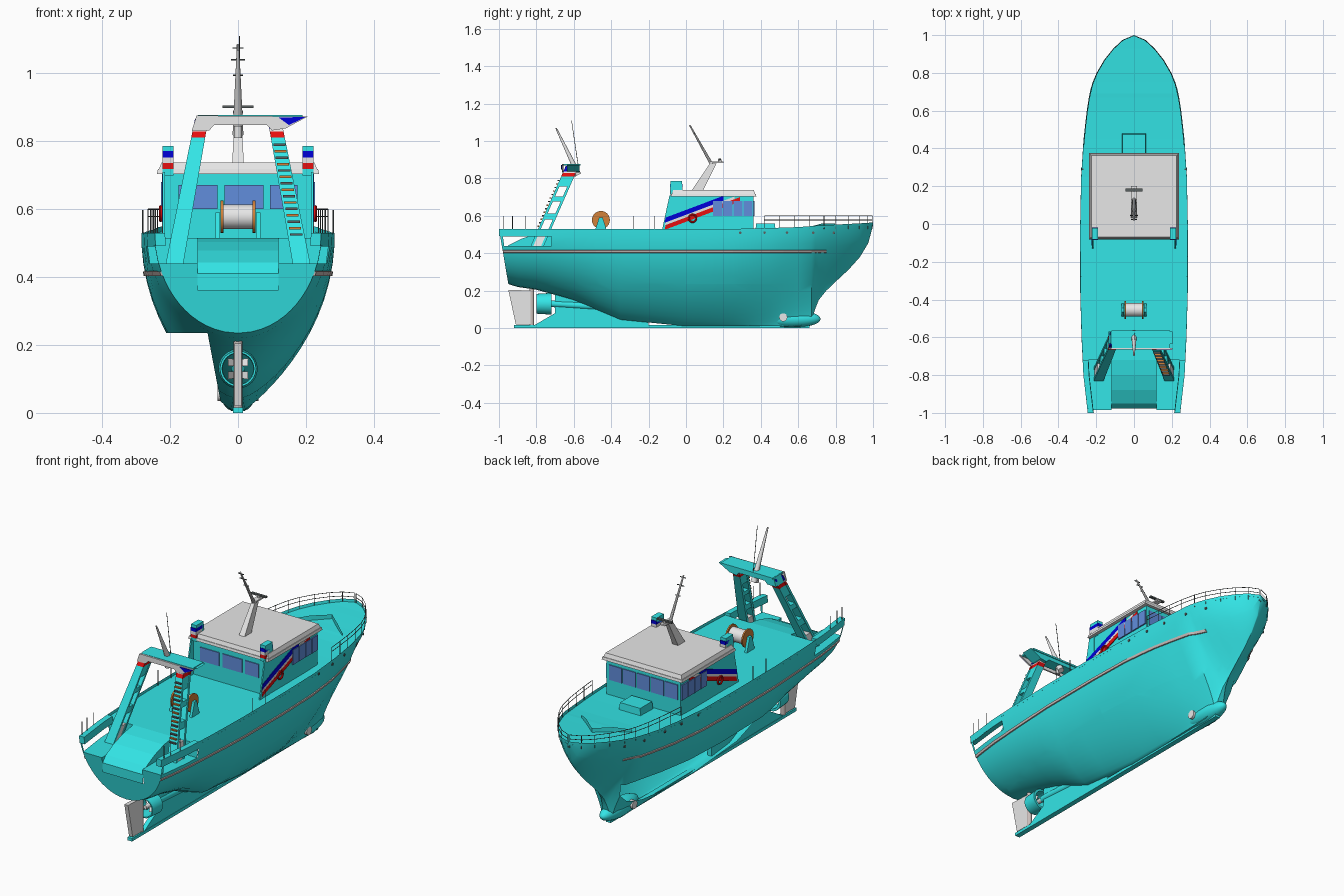
import bpy, bmesh, math
from mathutils import Vector

if "Cube" in bpy.data.objects:
    bpy.data.objects.remove(bpy.data.objects["Cube"])


def material(name, r, g, b):
    m = bpy.data.materials.new(name)
    m.use_nodes = True
    m.diffuse_color = (r, g, b, 1)
    m.node_tree.nodes["Principled BSDF"].inputs["Base Color"].default_value = (r, g, b, 1)
    return m


TEAL = material("turquoise paint", .035, .83, .84)
GREY = material("light grey", .8, .8, .8)
WHITE = material("white", .92, .92, .92)
GLASS = material("window blue", .12, .27, .72)
BLUE = material("stripe blue", 0, 0, .7)
RED = material("stripe red", .8, .005, .005)
COPPER = material("copper orange", .65, .22, .04)
DARK = material("dark grey", .1, .12, .12)
STRAKE = material("warm grey", .6, .52, .5)
smooth = []


def mesh(name, verts, faces, mat, soft=False):
    me = bpy.data.meshes.new(name)
    me.from_pydata([tuple(v) for v in verts], [], faces)
    bm = bmesh.new()
    bm.from_mesh(me)
    bmesh.ops.remove_doubles(bm, verts=bm.verts, dist=1e-5)
    bmesh.ops.recalc_face_normals(bm, faces=bm.faces)
    bm.to_mesh(me)
    bm.free()
    me.materials.append(mat)
    ob = bpy.data.objects.new(name, me)
    bpy.context.collection.objects.link(ob)
    if soft:
        smooth.append(ob)
    return ob


def loft(name, rings, mat, closed=True, caps=True, soft=False):
    n = len(rings[0])
    faces = [(i * n + j, i * n + (j + 1) % n, (i + 1) * n + (j + 1) % n, (i + 1) * n + j)
             for i in range(len(rings) - 1) for j in range(n if closed else n - 1)]
    if closed and caps:
        faces += [tuple(range(n)), tuple(range((len(rings) - 1) * n, len(rings) * n))]
    return mesh(name, [v for r in rings for v in r], faces, mat, soft)


def beam(name, a, b, sa, sb, mat):
    """Tapered bar with level rectangular ends."""
    ring = lambda c, s: [(c[0] + i * s[0] / 2, c[1] + j * s[1] / 2, c[2])
                         for i, j in ((-1, -1), (1, -1), (1, 1), (-1, 1))]
    return loft(name, [ring(a, sa), ring(b, sb)], mat)


def box(name, x0, x1, y0, y1, z0, z1, mat):
    c, s = ((x0 + x1) / 2, (y0 + y1) / 2), (x1 - x0, y1 - y0)
    return beam(name, (*c, z0), (*c, z1), s, s, mat)


def tube(name, a, b, r1, r2, mat, n=8):
    a, b = Vector(a), Vector(b)
    q = (b - a).to_track_quat('Z', 'Y')
    ring = lambda c, r: [c + q @ Vector((r * math.cos(t), r * math.sin(t), 0))
                         for t in (2 * math.pi * i / n for i in range(n))]
    return loft(name, [ring(a, r1), ring(b, r2)], mat, soft=n > 6)


def extrude_x(name, profile, x0, x1, mat):
    return loft(name, [[(x, y, z) for y, z in profile] for x in (x0, x1)], mat)


# Hull lines: y, bottom z, sheer z, half beam, keel half width, bilge power, flare power
LINES = [(-1, .235, .53, .245, 0, 2, .5), (-.8, .205, .53, .268, 0, 2, .55),
         (-.6, .15, .53, .278, .01, 2, .65), (-.35, .045, .53, .285, .015, 2, .75),
         (0, .01, .53, .285, .02, 2.1, .9), (.25, .01, .53, .28, .02, 2, .95),
         (.45, .01, .535, .267, .025, 1.7, 1.1), (.6, .01, .54, .25, .03, 1.45, 1.35),
         (.67, .03, .545, .239, .028, 1.4, 1.4), (.69, .1, .547, .235, .015, 1.4, 1.35),
         (.71, .15, .548, .231, .008, 1.4, 1.25), (.75, .2, .55, .219, 0, 1.4, 1.15),
         (.8, .248, .553, .198, 0, 1.45, 1.1), (.87, .313, .557, .157, 0, 1.5, 1),
         (.93, .38, .56, .109, 0, 1.6, .9), (.975, .455, .563, .06, 0, 1.7, .75),
         (1, .55, .565, 0, 0, 1.5, .6)]


def lines(y):
    for p, q in zip(LINES, LINES[1:]):
        if y <= q[0]:
            t = (y - p[0]) / (q[0] - p[0])
            return [u + (v - u) * t for u, v in zip(p, q)][1:]


def half(y, z):
    zb, zs, w, k, n, m = lines(y)
    t = min(1, max(0, (z - zb) / (zs - zb)))
    return k + (w - k) * (1 - (1 - t) ** n) ** m


def rake(y, z):
    return y + (.53 - z) * .17 * max(0, (-.9 - y) / .1)


def section(y):
    zb, zs = lines(y)[:2]
    d = min(.09, .7 * (zs - zb))
    zr = [zb + (zs - d - zb) * (i / 12) ** 1.6 for i in range(13)] + [zs - .45 * d, zs]
    side = [(half(y, z), rake(y, z), z) for z in zr]
    return [(-x, v, z) for x, v, z in reversed(side)] + side


stations = sorted({p[0] for p in LINES} | {-.985, -.9, -.72, -.48, -.18, .12, .35, .52})
hull = loft("hull", [section(y) for y in stations], TEAL, closed=False, soft=True)
bm = bmesh.new()
bm.from_mesh(hull.data)
for co, no in (((0, 0, .235), (0, 0, 1)), ((-.045, 0, 0), (1, 0, .19))):
    bmesh.ops.bisect_plane(bm, geom=bm.verts[:] + bm.edges[:] + bm.faces[:], plane_co=co, plane_no=no)
# Open bulwark slots at the stern and the open bottom panel on one side
doomed = []
for f in bm.faces:
    c = f.calc_center_median()
    if (-.975 < c.y < -.72 and .44 < c.z < .49) or (c.x + .19 * c.z < -.045 and c.z < .235):
        doomed.append(f)
bmesh.ops.delete(bm, geom=doomed, context='FACES')
bm.to_mesh(hull.data)
bm.free()

# Transom with ramp notch
right = [p for p in section(-1)[15:] if p[2] < .45]
notch = [(.12, rake(-1, .44), .44), (.12, rake(-1, .36), .36)]
outline = right + notch
outline += [(-x, y, z) for x, y, z in reversed(outline)]
mesh("transom", outline, [tuple(range(len(outline)))], TEAL)

# Decks and stern ramp
fore = [y for y in stations if y >= -.72]
loft("main_deck", [[(s * half(y, lines(y)[1] - .02), y, lines(y)[1] - .015) for s in (-1, 1)]
                   for y in fore], TEAL, closed=False)
ramp = [(-.72, .515), (-.8, .503), (-.88, .478), (-.95, .443), (-.978, .41), (-.978, .36)]
loft("stern_ramp", [[(-.12, y, z), (.12, y, z)] for y, z in ramp], TEAL, closed=False)
for s in (-1, 1):
    aft = (-1, -.985, -.9, -.8, -.72)
    loft("side_deck", [[(s * .12, rake(y, .44), .44), (s * half(y, .44), rake(y, .44), .44)]
                       for y in aft], TEAL, closed=False)
    loft("bulwark_cap", [[(s * (half(y, z) - o), y, z) for o, z in
                          ((0, .53), (.03, .53), (.03, .492), (0, .492))] for y in aft], TEAL)
    loft("ramp_wall", [[(s * .12, y, z), (s * .12, y, .44)] for y, z in ramp[:-1]], TEAL, closed=False)
    mesh("deck_step", [(s * .12, -.72, .44), (s * .26, -.72, .44), (s * .27, -.72, .515),
                       (s * .12, -.72, .515)], [(0, 1, 2, 3)], TEAL)
    # Rubbing strake following the hull
    run = [y for y in stations if -1 <= y <= .75]
    loft("rubbing_strake", [[(s * (half(y, z) + o), rake(y, z), z) for o, z in
                             ((-.003, .402), (.005, .404), (.005, .416), (-.003, .418))]
                            for y in run], STRAKE)
    # Bow railing
    rail = [.42, .5, .58, .66, .74, .8, .87, .93, .975, .998]
    edge = lambda y, z: (s * half(y, .6) * .985, y * .997, z)
    for z in (.578, .6):
        for a, b in zip(rail, rail[1:]):
            tube("bow_rail", edge(a, z), edge(b, z), .0016, .0016, DARK, 5)
    for y in rail:
        tube("bow_rail_post", edge(y, .53), edge(y, .6), .0016, .0016, DARK, 5)
    for y in (-.98, -.93, -.86, -.28, -.17):
        tube("deck_post", edge(y, .51), edge(y, .598), .002, .002, DARK, 5)
    # Mooring ports
    for y in (.29, .42, .54, .68, .79):
        x = half(y, .51)
        tube("mooring_port", (s * (x - .01), y, .51), (s * (x + .003), y, .51), .007, .007, DARK, 10)
    # Bow breakwater
    mesh("breakwater", [(0, .8, .53), (0, .8, .56), (s * .08, .73, .56), (s * .15, .675, .545),
                        (s * .15, .675, .53), (s * .08, .73, .53)],
         [(0, 1, 2, 5), (5, 2, 3, 4)], TEAL)

# Keel, bulb and thruster tunnel
box("keel_bar", -.014, .014, -.92, .66, 0, .016, TEAL)
extrude_x("skeg", [(-.82, .01), (-.7, .08), (-.7, .185), (-.2, .185), (-.2, .005)], -.012, .012, TEAL)
bulb = []
for i in range(15):
    a = math.pi * i / 14
    bulb.append([(.05 * math.sin(a) * math.cos(t), .57 - .15 * math.cos(a), .049 + .047 * math.sin(a) * math.sin(t))
                 for t in (math.pi * j / 8 for j in range(16))])
loft("bulb", bulb, TEAL, caps=False, soft=True)
w = max(half(.52, .075), .05) + .002
tube("thruster_tunnel", (-w, .52, .057), (w, .52, .057), .022, .022, WHITE, 20)

# Rudder, nozzle, propeller
extrude_x("rudder", [(-.95, .205), (-.82, .2), (-.82, .02), (-.91, .02)], -.011, .011, GREY)
tube("rudder_stock", (0, -.825, .01), (0, -.825, .24), .013, .013, STRAKE, 12)
turn = [2 * math.pi * i / 24 for i in range(24)]
loft("nozzle", [[(r * math.cos(t), y, .13 + r * math.sin(t)) for t in turn] for y, r in
                ((-.8, .047), (-.8, .053), (-.72, .058), (-.72, .045), (-.8, .047))],
     TEAL, caps=False, soft=True)
tube("shaft_tube", (0, -.72, .13), (0, -.28, .105), .018, .022, TEAL, 14)
tube("propeller_hub", (0, -.79, .13), (0, -.72, .13), .01, .014, GREY, 12)
for i in range(4):
    a = math.pi * (i / 2 + .25)
    pt = lambda r, o, y: (r * math.cos(a + o), y, .13 + r * math.sin(a + o))
    mesh("propeller_blade", [pt(.01, 0, -.76), pt(.03, -.5, -.77), pt(.043, 0, -.76), pt(.03, .5, -.745)],
         [(0, 1, 2, 3)], GREY)

# Wheelhouse
box("wheelhouse", -.22, .22, -.07, .36, .515, .712, TEAL)
beam("roof", (0, .147, .706), (0, .147, .738), (.475, .455), (.45, .43), GREY)
beam("roof_brim", (0, .147, .704), (0, .147, .718), (.478, .458), (.472, .452), WHITE)
for s in (-1, 1):
    side = lambda name, prof, d, m: extrude_x(name, prof, s * .215, s * (.22 + d), m)
    side("wing_panel", [(-.13, .515), (-.05, .515), (-.05, .71), (-.088, .71)], .002, TEAL)
    for name, lo, hi, m, end in (("blue_stripe", .606, .632, BLUE, .2), ("white_stripe", .592, .606, WHITE, .26),
                                 ("red_stripe", .568, .592, RED, .29)):
        side(name, [(-.115, lo - .043), (end, lo + .375 * end), (end, hi + .375 * end),
                    (-.108, hi - .041)], .004, m)
    for i in range(4):
        y = .145 + i * .054
        side("side_window", [(y, .6), (y + .049, .6), (y + .049, .68), (y, .68)], .007, GLASS)
    # Life ring
    bpy.ops.mesh.primitive_torus_add(location=(s * .228, .035, .587), rotation=(0, math.pi / 2, 0),
                                     major_radius=.02, minor_radius=.005, major_segments=20, minor_segments=8)
    ring = bpy.context.object
    ring.name = "life_ring"
    ring.data.materials.append(RED)
    smooth.append(ring)
    # Exhaust casings with flag bands
    x0, x1 = sorted((s * .19, s * .222))
    box("exhaust_casing", x0, x1, -.083, -.022, .7, .787, TEAL)
    for z, m in ((.718, RED), (.735, WHITE), (.753, BLUE)):
        box("exhaust_band", x0, x1, -.086, -.019, z, z + .018, m)
for i in range(5):
    x = -.205 + i * .083
    box("front_window", x, x + .076, .355, .365, .6, .68, GLASS)
for x, x1 in ((-.175, -.06), (-.04, .075), (.095, .175)):
    box("aft_window", x, x1, -.075, -.065, .6, .672, GLASS)
beam("fore_hatch", (0, .425, .51), (0, .425, .558), (.13, .11), (.12, .1), TEAL)

# Main mast with radar and aerials
beam("mast_base", (0, .06, .735), (0, .145, .88), (.034, .06), (.02, .035), GREY)
tube("mast_pole", (0, .14, .87), (0, .02, 1.085), .009, .004, GREY)
box("radar_platform", -.015, .015, .13, .2, .882, .89, GREY)
tube("radar_post", (0, .18, .885), (0, .18, .902), .01, .01, GREY)
beam("radar_bar", (0, .18, .898), (0, .18, .906), (.09, .014), (.09, .014), DARK)
for y, z, r in ((.07, .995, .014), (.045, 1.04, .02), (.025, 1.075, .016)):
    tube("aerial_bar", (-r, y, z), (r, y, z), .0025, .0025, DARK, 6)

# Stern gantry: leg position by fraction of height
def leg(s, f, dy=0):
    return (s * (.187 - .077 * f), -.795 + .18 * f + dy, .44 + .41 * f)


bands = ((0, .905, TEAL), (.905, .95, RED), (.95, .972, WHITE), (.972, 1.04, BLUE))
for s in (-1, 1):
    for lo, hi, m in bands:
        for dy in (-.028, .028):
            beam("gantry_leg_plate", leg(s, lo, dy), leg(s, hi, dy), (.052 - .012 * lo, .014),
                 (.052 - .012 * hi, .014), m)
    for lo, hi, m in ((0, .2, GREY), (.34, .42, TEAL), (.58, .64, TEAL), (.77, .905, TEAL)) + bands[1:]:
        beam("gantry_leg_web", leg(s, lo), leg(s, hi), (.046 - .01 * lo, .05), (.046 - .01 * hi, .05), m)
for i in range(15):
    x, y, z = leg(1, .2 + i * .046, -.038)
    box("ladder_rung", x - .018, x + .018, y - .006, y + .004, z, z + .007, COPPER if i % 2 else DARK)
top = [(-.136, .832), (-.085, .832), (-.07, .848), (.085, .848), (.1, .832), (.14, .838), (.205, .873), (-.122, .876)]
for name, y0, y1, m in (("gantry_crossbeam", -.635, -.57, TEAL), ("crossbeam_face", -.664, -.656, GREY)):
    loft(name, [[(x, y, z) for x, z in top] for y in (y0, y1)], m)
box("crossbeam_top", -.118, .19, -.656, -.565, .868, .877, TEAL)
loft("crossbeam_flag", [[(x, y, z) for x, z in ((.12, .87), (.2, .872), (.15, .848))]
                        for y in (-.668, -.663)], BLUE)
tube("gantry_mast", (0, -.575, .82), (0, -.695, 1.07), .016, .004, GREY, 10)
tube("gantry_aerial", (.004, -.575, .86), (.004, -.612, 1.11), .002, .0015, DARK, 6)
tube("gantry_block", (0, -.6, .81), (0, -.6, .845), .012, .012, GREY, 10)

# Net winch
tube("winch_drum", (-.045, -.455, .578), (.045, -.455, .578), .036, .036, WHITE, 24)
for s in (-1, 1):
    tube("winch_flange", (s * .043, -.455, .578), (s * .051, -.455, .578), .048, .048, COPPER, 24)
    beam("winch_stand", (s * .06, -.455, .51), (s * .06, -.455, .59), (.014, .07), (.014, .02), TEAL)

for ob in bpy.context.view_layer.objects:
    ob.select_set(ob in smooth)
bpy.context.view_layer.objects.active = hull
bpy.ops.object.shade_smooth_by_angle(angle=math.radians(40))
